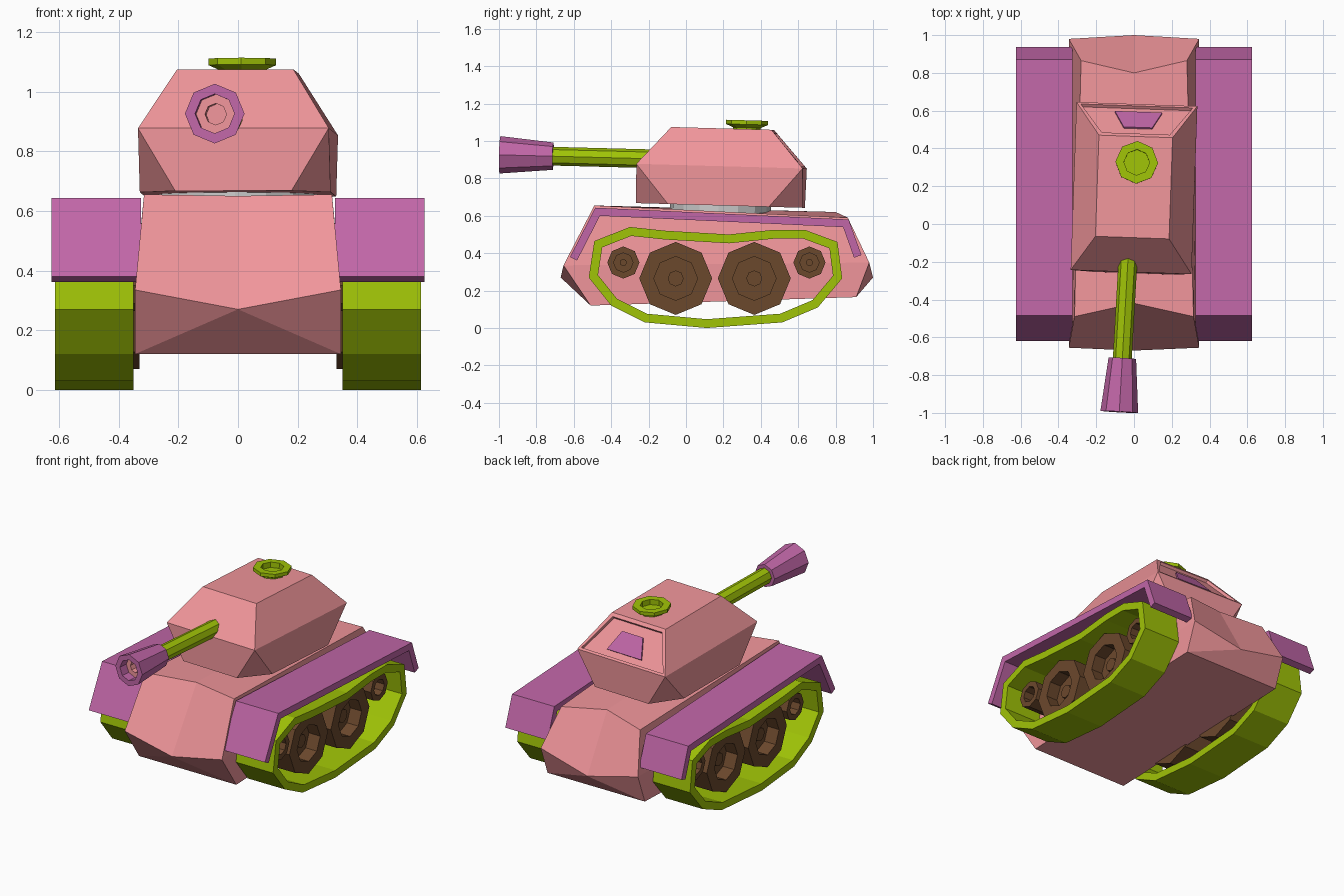
import bpy, bmesh, math
from mathutils import Vector, Matrix

if "Cube" in bpy.data.objects:
    bpy.data.objects.remove(bpy.data.objects["Cube"])


def material(name, srgb):
    m = bpy.data.materials.new(name)
    m.diffuse_color = [c ** 2.2 for c in srgb] + [1]
    m.use_nodes = True
    m.node_tree.nodes["Principled BSDF"].inputs["Base Color"].default_value = m.diffuse_color
    return m


PINK = material("pink", (0.94, 0.58, 0.60))
PURPLE = material("purple", (0.75, 0.40, 0.65))
GREEN = material("green", (0.62, 0.76, 0.06))
BROWN = material("brown", (0.42, 0.29, 0.19))


def finish(name, bm, mat=None, matrix=None):
    bmesh.ops.recalc_face_normals(bm, faces=bm.faces)
    if matrix:
        bm.transform(matrix)
    me = bpy.data.meshes.new(name)
    bm.to_mesh(me)
    bm.free()
    ob = bpy.data.objects.new(name, me)
    bpy.context.collection.objects.link(ob)
    if mat:
        me.materials.append(mat)
    return ob


def solid(verts, faces):
    bm = bmesh.new()
    vs = [bm.verts.new(v) for v in verts]
    for f in faces:
        bm.faces.new([vs[i] for i in f])
    bmesh.ops.recalc_face_normals(bm, faces=bm.faces)
    return bm


def lathe(name, a, b, profile, mat=None, n=8, matrix=None):
    """Capped n-sided turning; profile is (radius, distance from a towards b)."""
    a = Vector(a)
    d = (Vector(b) - a).normalized()
    ref = Vector((1, 0, 0)) if abs(d.z) > 0.9 else Vector((0, 0, 1))
    u = (ref - d * ref.dot(d)).normalized()
    w = d.cross(u)
    bm = bmesh.new()
    rings = []
    for r, h in profile:
        rings.append([bm.verts.new(a + d * h + r * (u * math.cos(t) + w * math.sin(t)))
                      for t in (2 * math.pi * k / n for k in range(n))])
    for p, q in zip(rings, rings[1:]):
        for k in range(n):
            bm.faces.new((p[k], p[(k + 1) % n], q[(k + 1) % n], q[k]))
    bm.faces.new(rings[0])
    bm.faces.new(rings[-1])
    return finish(name, bm, mat, matrix)


def band(name, path, thick, x0, x1, closed, mat):
    """Strip following a (y, z) path, thickened to the right of its direction."""
    pts = [Vector(p) for p in path]
    n = len(pts)
    inner = []
    for i, p in enumerate(pts):
        before = pts[i - 1] if closed or i > 0 else None
        after = pts[(i + 1) % n] if closed or i < n - 1 else None
        dirs = [(p - before).normalized()] if before else []
        dirs += [(after - p).normalized()] if after else []
        norms = [Vector((d.y, -d.x)) for d in dirs]
        m = sum(norms, Vector((0, 0))).normalized()
        inner.append(p + m * thick / m.dot(norms[0]))
    verts = [(x, p.x, p.y) for x in (x0, x1) for row in (pts, inner) for p in row]
    faces = []
    for i in range(n if closed else n - 1):
        j = (i + 1) % n
        for r, s in ((0, 1), (1, 3), (3, 2), (2, 0)):
            faces.append((r * n + i, r * n + j, s * n + j, s * n + i))
    if not closed:
        for i in (0, n - 1):
            faces.append((i, n + i, 3 * n + i, 2 * n + i))
    return finish(name, solid(verts, faces), mat)


# Hull: top, fold and bottom rows at both ends (left, centre, right)
hull = []
for corner, centre, fold_c, fold_m, low in (
        ((0.315, -0.49, 0.655), (-0.42, 0.65), (0.345, -0.655, 0.335), (-0.67, 0.27), (0.345, -0.51, 0.12)),
        ((0.28, 0.865, 0.59), (0.80, 0.62), (0.345, 0.98, 0.35), (1.0, 0.27), (0.345, 0.91, 0.165))):
    for (x, y, z), mid in ((corner, centre), (fold_c, fold_m)):
        hull += [(-x, y, z), (0, *mid), (x, y, z)]
    x, y, z = low
    hull += [(-x, y, z), (x, y, z)]
faces = [(0, 1, 9, 8), (1, 2, 10, 9), (6, 7, 15, 14)]
for o in (0, 8):
    faces += [(o, o + 1, o + 4, o + 3), (o + 1, o + 2, o + 5, o + 4),
              (o + 3, o + 4, o + 6), (o + 4, o + 5, o + 7), (o + 4, o + 7, o + 6)]
for t, f, l in ((0, 3, 6), (2, 5, 7)):
    faces += [(t, f, f + 8, t + 8), (f, l, l + 8, f + 8)]
finish("hull", solid(hull, faces), PINK)

# Running gear on both sides
track = [(-0.30, 0.54), (-0.11, 0.52), (0.23, 0.50), (0.47, 0.525), (0.635, 0.525),
         (0.81, 0.46), (0.835, 0.265), (0.705, 0.11), (0.515, 0.03), (0.11, 0.0),
         (-0.22, 0.03), (-0.40, 0.12), (-0.52, 0.27), (-0.49, 0.465)]
fender = [(-0.62, 0.38), (-0.485, 0.643), (0.87, 0.58), (0.938, 0.39)]
for s, side in ((1, "right"), (-1, "left")):
    band("track_" + side, track, 0.047, s * 0.35, s * 0.613, True, GREEN)
    band("fender_" + side, fender, 0.042, s * 0.325, s * 0.625, False, PURPLE)
    for i, (y, z, r) in enumerate(((-0.335, 0.35, 0.086), (-0.055, 0.265, 0.195),
                                   (0.365, 0.265, 0.195), (0.66, 0.35, 0.086))):
        lathe(f"wheel_{side}_{i + 1}", (s * 0.33, y, z), (s, y, z),
              [(r, 0), (r, 0.21), (r * 0.6, 0.21), (r * 0.6, 0.13),
               (r * 0.22, 0.13), (r * 0.22, 0.16)], BROWN)

# Turret, slightly turned and tilted with the hull roof
T = (Matrix.Translation((0, 0.19, 0.86)) @ Matrix.Rotation(math.radians(-1.6), 4, 'X')
     @ Matrix.Rotation(math.radians(-2), 4, 'Z') @ Matrix.Translation((0, 0, -0.86)))
signs = [(-1, -1), (1, -1), (1, 1), (-1, 1)]
verts = []
for x, y, z in ((0.195, 0.268, 1.067), (0.32, 0.445, 0.865),
                (0.195, 0.445, 0.655), (0.32, 0.27, 0.655)):
    verts += [(sx * x, sy * y, z) for sx, sy in signs]
faces = [(0, 1, 2, 3), (12, 8, 9, 13, 14, 10, 11, 15)]
for i in range(4):
    j = (i + 1) % 4
    low = 8 if i % 2 == 0 else 12
    faces += [(i, j, 4 + j, 4 + i), (4 + i, 4 + j, low + j, low + i), (4 + i, 8 + i, 12 + i)]
bm = solid(verts, faces)
# Recessed rear panel
rear = max((f for f in bm.faces if f.normal.z > 0.3), key=lambda f: f.normal.y)
bmesh.ops.inset_individual(bm, faces=[rear], thickness=0.028, depth=0)
bmesh.ops.inset_individual(bm, faces=[rear], thickness=0.004, depth=-0.018)
finish("turret", bm, PINK, T)

# Rear hatch plate lying in the panel
n = Vector((0, 0.752, 0.659))
low, high = Vector((0.01, 0.445, 0.865)), Vector((0.01, 0.268, 1.067))
plate = [low.lerp(high, t) + Vector((x, 0, 0)) + n * d for d in (-0.025, -0.008)
         for t, x in ((0.2, -0.125), (0.2, 0.125), (0.68, 0.075), (0.68, -0.075))]
faces = [(0, 1, 2, 3), (4, 5, 6, 7)] + [(i, (i + 1) % 4, (i + 1) % 4 + 4, i + 4) for i in range(4)]
finish("rear_hatch", solid(plate, faces), PURPLE, T)

# Turret ring and roof hatch
lathe("turret_ring", (0, 0, 0.60), (0, 0, 1), [(0.27, 0), (0.27, 0.07)], n=16, matrix=T)
lathe("roof_hatch", (0.01, 0.13, 1.05), (0.01, 0.13, 2),
      [(0.07, 0), (0.075, 0.025), (0.113, 0.042), (0.113, 0.064), (0.068, 0.064), (0.068, 0.03)],
      GREEN, matrix=T)

# Gun: barrel, flared muzzle and bore
base, tip = Vector((-0.028, -0.12, 0.903)), Vector((-0.078, -0.995, 0.926))
length = (tip - base).length
lathe("barrel", base, tip, [(0.05, 0), (0.05, length - 0.2)], GREEN)
lathe("muzzle", tip, base, [(0.066, 0.14), (0.066, 0), (0.1, 0), (0.073, 0.285)], PURPLE)
lathe("bore", tip, base, [(0.036, 0.13), (0.036, 0.06), (0.066, 0.06), (0.066, 0.14)], PINK)
